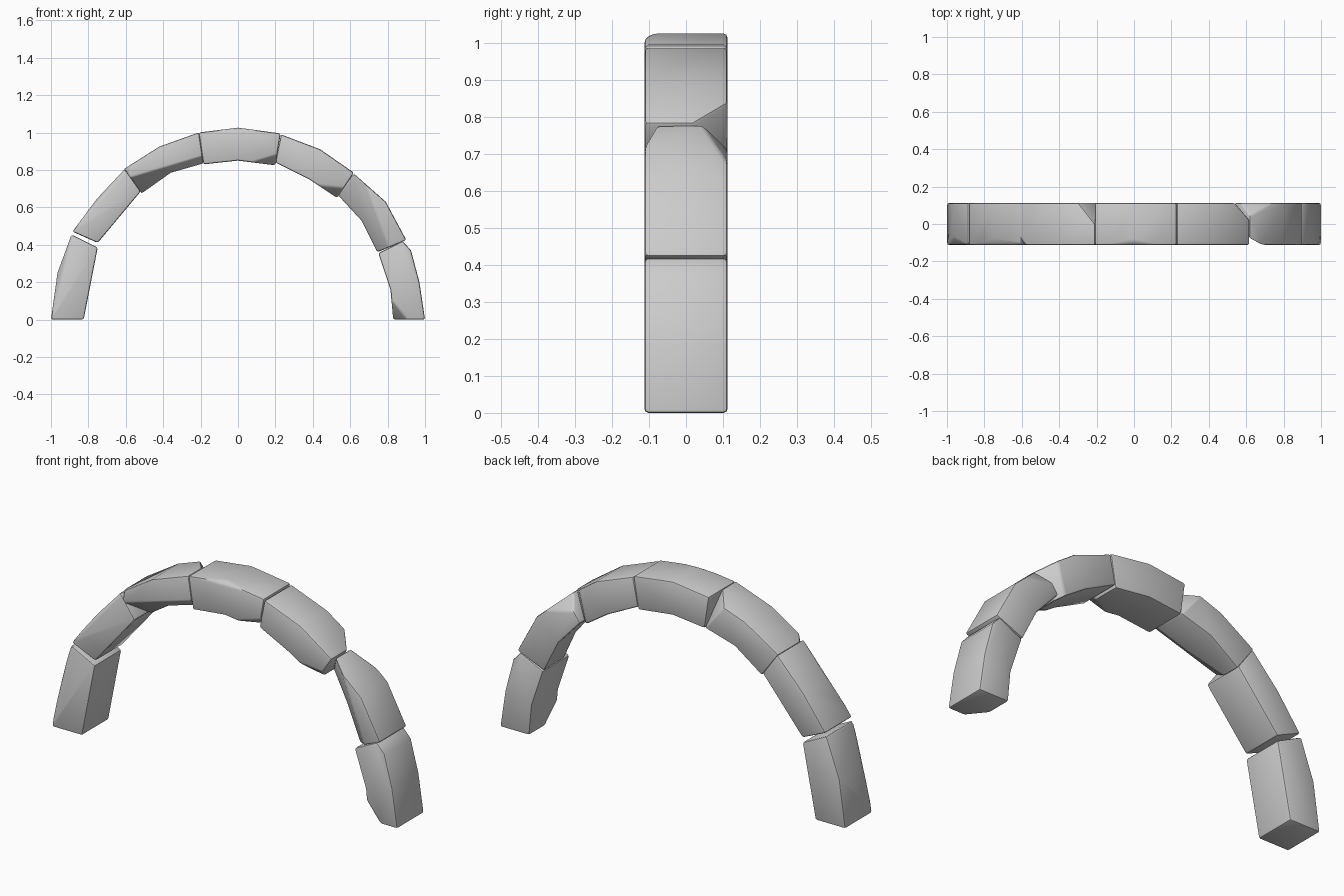
import bpy
import bmesh
import math
from mathutils import Vector

if "Cube" in bpy.data.objects:
    bpy.data.objects.remove(bpy.data.objects["Cube"])

HALF_DEPTH = 0.112

stone = bpy.data.materials.new("grey stone")
stone.use_nodes = True
grey = (0.6, 0.6, 0.6, 1)
stone.diffuse_color = grey
stone.node_tree.nodes["Principled BSDF"].inputs["Base Color"].default_value = grey


def arch_stone(name, profile, chips=()):
    """Extrude a front outline, knock off corners, then soften the edges."""
    bm = bmesh.new()
    front = [bm.verts.new((x, -HALF_DEPTH, z)) for x, z in profile]
    face = bm.faces.new(front)
    out = bmesh.ops.extrude_face_region(bm, geom=[face])
    for v in out["geom"]:
        if isinstance(v, bmesh.types.BMVert):
            v.co.y = HALF_DEPTH
    bmesh.ops.recalc_face_normals(bm, faces=bm.faces[:])

    # Each chip: outline corner, front (-1) or back (1), direction, depth
    for corner, side, direction, depth in chips:
        x, z = profile[corner]
        normal = Vector(direction).normalized()
        point = Vector((x, side * HALF_DEPTH, z)) - normal * depth
        geom = bm.verts[:] + bm.edges[:] + bm.faces[:]
        cut = bmesh.ops.bisect_plane(bm, geom=geom, dist=0.0001, plane_co=point,
                                     plane_no=normal, clear_outer=True)
        rim = [e for e in cut["geom_cut"] if isinstance(e, bmesh.types.BMEdge)]
        bmesh.ops.edgeloop_fill(bm, edges=rim)
    bmesh.ops.recalc_face_normals(bm, faces=bm.faces[:])

    # Worn edges
    sharp = [e for e in bm.edges if len(e.link_faces) == 2
             and e.calc_face_angle() > math.radians(30)]
    bmesh.ops.bevel(bm, geom=sharp, offset=0.01, segments=2, profile=0.5,
                    affect='EDGES', clamp_overlap=True)
    mesh = bpy.data.meshes.new(name)
    bm.to_mesh(mesh)
    bm.free()
    mesh.materials.append(stone)
    obj = bpy.data.objects.new(name, mesh)
    bpy.context.collection.objects.link(obj)
    bpy.ops.object.select_all(action='DESELECT')
    obj.select_set(True)
    bpy.context.view_layer.objects.active = obj
    bpy.ops.object.shade_smooth_by_angle(angle=math.radians(35))


# Outlines run from the inner side round to the outer side
arch_stone("right_foot_stone",
           [(-.825, 0), (-.75, .385), (-.89, .455), (-.965, .25), (-1, 0)],
           [(3, -1, (-1, -.6, .25), .02)])
arch_stone("right_lower_stone",
           [(-.75, .41), (-.52, .685), (-.605, .805), (-.755, .645), (-.885, .47)],
           [(3, -1, (-.8, -.4, .7), .012)])
arch_stone("right_upper_stone",
           [(-.515, .675), (-.36, .785), (-.185, .835), (-.21, 1.0), (-.42, .925),
            (-.61, .805)],
           [(3, 1, (1, 1, .8), .07), (5, -1, (-1, -.7, .2), .025),
            (1, -1, (.3, -.8, -1), .03)])
arch_stone("keystone",
           [(-.185, .83), (0, .85), (.2, .825), (.228, .995), (0, 1.026), (-.21, 1.0)],
           [(2, -1, (.3, -.6, -1), .045), (4, -1, (0, -.6, 1), .012)])
arch_stone("left_upper_stone",
           [(.2, .84), (.38, .75), (.53, .65), (.62, .785), (.44, .91), (.23, .99)],
           [(3, 1, (1, 1, -.25), .065), (2, -1, (-.1, -.8, -1), .045)])
arch_stone("left_lower_stone",
           [(.535, .665), (.66, .53), (.745, .36), (.9, .425), (.79, .63), (.62, .78)],
           [(5, 1, (.2, 1, .9), .05), (2, -1, (-.8, -1, -.3), .045)])
arch_stone("left_foot_stone",
           [(.75, .355), (.815, .16), (.83, 0), (1, 0), (.97, .2), (.925, .37), (.88, .42)],
           [(2, -1, (-1, -.8, -.8), .05)])
